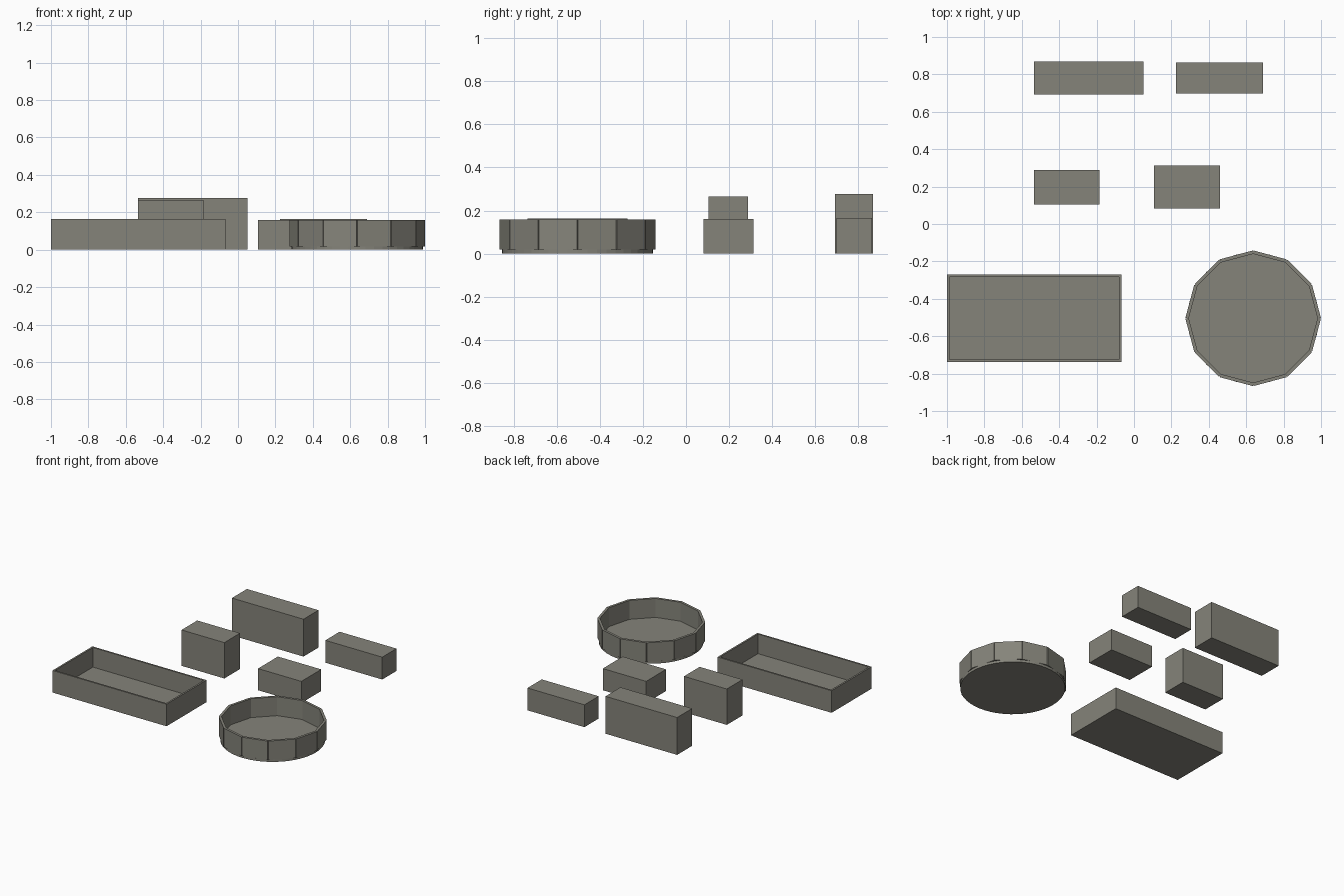
import bpy, bmesh, math
from mathutils import Matrix, Vector

if "Cube" in bpy.data.objects:
    bpy.data.objects.remove(bpy.data.objects["Cube"])

stone = bpy.data.materials.new("warm_grey")
stone.diffuse_color = (0.235, 0.23, 0.195, 1)
stone.use_nodes = True
stone.node_tree.nodes["Principled BSDF"].inputs["Base Color"].default_value = stone.diffuse_color


def finish(name, bm):
    mesh = bpy.data.meshes.new(name)
    bm.to_mesh(mesh)
    bm.free()
    mesh.materials.append(stone)
    obj = bpy.data.objects.new(name, mesh)
    bpy.context.collection.objects.link(obj)
    return obj


def add_box(bm, size, centre, turn=0.0, pivot=(0, 0, 0)):
    m = (Matrix.Translation(pivot) @ Matrix.Rotation(turn, 4, 'Z')
         @ Matrix.Translation(centre) @ Matrix.Diagonal((*size, 1)))
    bmesh.ops.create_cube(bm, size=1, matrix=m)


def block(name, x0, x1, y0, y1, h):
    bm = bmesh.new()
    add_box(bm, (x1 - x0, y1 - y0, h), ((x0 + x1) / 2, (y0 + y1) / 2, h / 2))
    return finish(name, bm)


# Solid blocks
block("tall_long_block", -0.535, 0.05, 0.693, 0.868, 0.276)
block("low_long_block", 0.225, 0.69, 0.698, 0.864, 0.165)
block("tall_short_block", -0.535, -0.185, 0.105, 0.288, 0.265)
block("low_short_block", 0.106, 0.46, 0.082, 0.314, 0.16)

# Open rectangular tray: inset the top face and sink it to the floor
WALL = 0.018
tray = block("rectangular_tray", -1.0, -0.068, -0.737, -0.271, 0.163)
bm = bmesh.new()
bm.from_mesh(tray.data)
top = max(bm.faces, key=lambda f: f.calc_center_median().z)
bmesh.ops.inset_region(bm, faces=[top], thickness=WALL)
sunk = bmesh.ops.extrude_face_region(bm, geom=[top])
bmesh.ops.delete(bm, geom=[top], context='FACES_ONLY')
verts = [g for g in sunk["geom"] if isinstance(g, bmesh.types.BMVert)]
bmesh.ops.translate(bm, verts=verts, vec=(0, 0, WALL - 0.163))
bmesh.ops.recalc_face_normals(bm, faces=bm.faces)
bm.to_mesh(tray.data)
bm.free()

# Round tub: disc floor with a ring of twelve straight wall panels
CENTRE = Vector((0.637, -0.504, 0))
bm = bmesh.new()
bmesh.ops.create_cone(bm, cap_ends=True, segments=48, radius1=0.3515,
                      radius2=0.3515, depth=WALL,
                      matrix=Matrix.Translation(CENTRE + Vector((0, 0, WALL / 2))))
finish("round_tub_floor", bm)

SIDES, APOTHEM, TOP = 12, 0.3505, 0.158
length = 2 * (APOTHEM - WALL / 2) * math.tan(math.pi / SIDES)
bm = bmesh.new()
for i in range(SIDES):
    add_box(bm, (WALL, length, TOP - WALL),
            (APOTHEM - WALL / 2, 0, (TOP + WALL) / 2),
            (i + 0.5) * 2 * math.pi / SIDES, CENTRE)
finish("round_tub_panels", bm)
